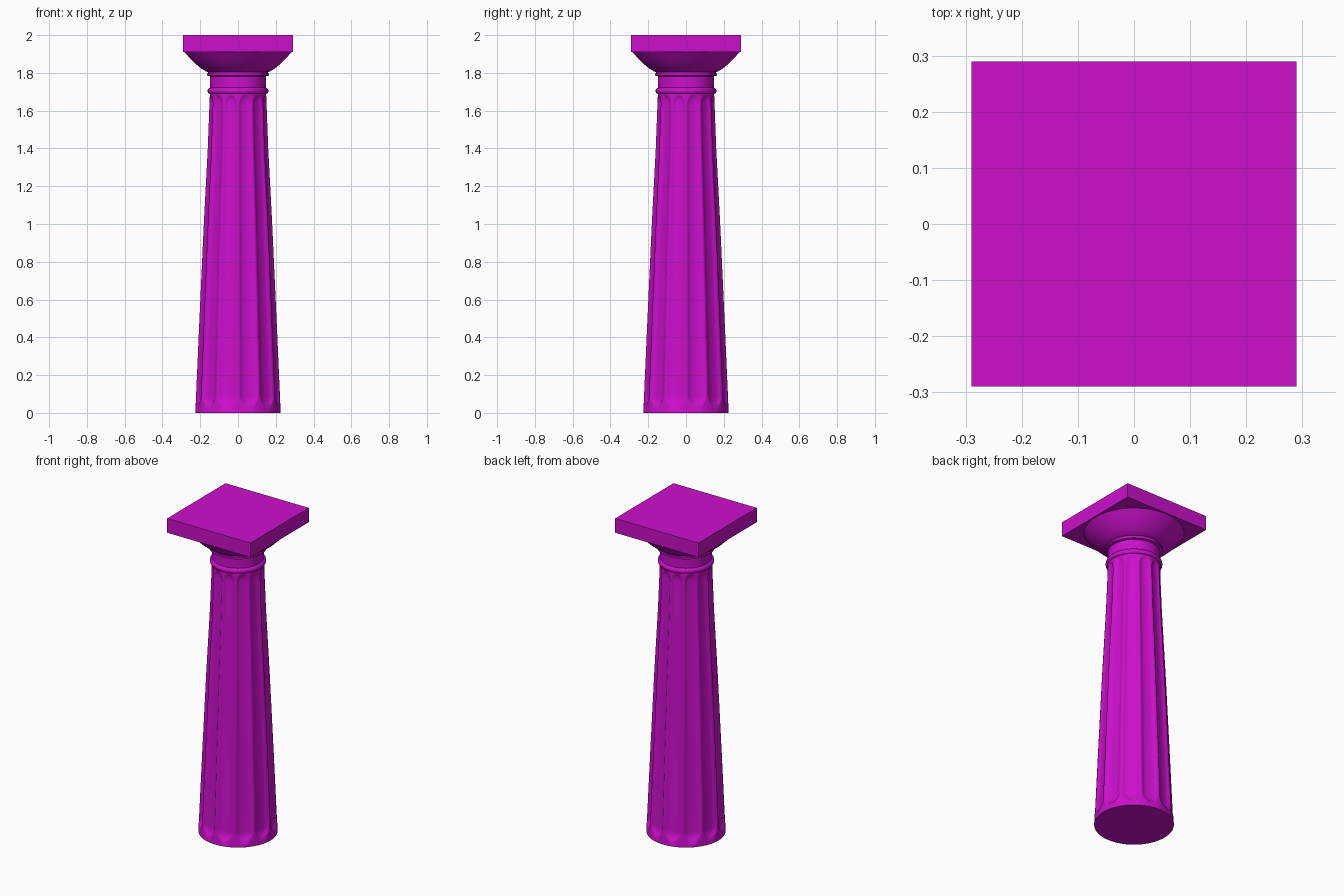
import bpy, bmesh, math

if "Cube" in bpy.data.objects:
    bpy.data.objects.remove(bpy.data.objects["Cube"])

mat = bpy.data.materials.new("magenta")
mat.diffuse_color = (0.6, 0.005, 0.6, 1)
mat.use_nodes = True
mat.node_tree.nodes["Principled BSDF"].inputs["Base Color"].default_value = mat.diffuse_color
FLUTES, PER = 12, 16
N = FLUTES * PER


def interp(pts, z):
    for (z0, r0), (z1, r1) in zip(pts, pts[1:]):
        if z <= z1:
            return r0 + (r1 - r0) * (z - z0) / (z1 - z0)
    return pts[-1][1]


def skin(name, rings, angle=35):
    """Closed solid from rings of points, bottom to top."""
    bm = bmesh.new()
    loops = [[bm.verts.new(p) for p in ring] for ring in rings]
    n = len(loops[0])
    for a, b in zip(loops, loops[1:]):
        for i in range(n):
            j = (i + 1) % n
            bm.faces.new((a[i], a[j], b[j], b[i]))
    bm.faces.new(loops[0][::-1])
    bm.faces.new(loops[-1])
    me = bpy.data.meshes.new(name)
    bm.to_mesh(me)
    bm.free()
    ob = bpy.data.objects.new(name, me)
    bpy.context.collection.objects.link(ob)
    me.materials.append(mat)
    bpy.ops.object.select_all(action='DESELECT')
    ob.select_set(True)
    bpy.context.view_layer.objects.active = ob
    bpy.ops.object.shade_smooth_by_angle(angle=math.radians(angle))
    return ob


def circle(r, z, n=96):
    return [(r * math.cos(2 * math.pi * i / n), r * math.sin(2 * math.pi * i / n), z)
            for i in range(n)]


# Tapered shaft with round-ended shallow flutes
taper = [(0, 0.226), (0.5, 0.204), (1.0, 0.181), (1.4, 0.160), (1.69, 0.149)]
Z0, Z1, CAP = 0.04, 1.68, 0.05


def shaft_ring(z):
    r = interp(taper, z)
    t = max(0, min(1, (z - Z0) / CAP, (Z1 - z) / CAP))
    width = 0.40 * math.sqrt(1 - (1 - t) ** 2)
    pts = []
    for i in range(N):
        u = (i % PER) / PER - 0.5
        depth = 0.0
        if width > 0 and abs(u) < width:
            depth = 0.085 * r * (width / 0.40) * math.sqrt(1 - (u / width) ** 2)
        a = 2 * math.pi * (i + 0.0) / N
        pts.append(((r - depth) * math.cos(a), (r - depth) * math.sin(a), z))
    return pts


ends = [CAP * k / 6 for k in range(7)]
levels = [0] + [Z0 + e for e in ends] + [0.3, 0.5, 0.75, 1.0, 1.2, 1.4, 1.55]
levels += [Z1 - e for e in reversed(ends)] + [1.69]
skin("fluted_shaft", [shaft_ring(z) for z in levels], 50)

# Neck with rounded astragal, upper fillets and flaring echinus
profile = [(0.149, 1.685)]
profile += [(0.150 + 0.011 * math.sin(math.pi * k / 8), 1.705 - 0.015 * math.cos(math.pi * k / 8))
            for k in range(9)]
profile += [(0.148, 1.722), (0.148, 1.782), (0.163, 1.785), (0.163, 1.796),
            (0.158, 1.798), (0.158, 1.804), (0.170, 1.808), (0.187, 1.818),
            (0.207, 1.833), (0.228, 1.851), (0.250, 1.872), (0.283, 1.91)]
skin("capital", [circle(r, z) for r, z in profile])

# Square abacus slab
h = 0.29
skin("abacus", [[(-h, -h, z), (h, -h, z), (h, h, z), (-h, h, z)] for z in (1.91, 2.0)])
